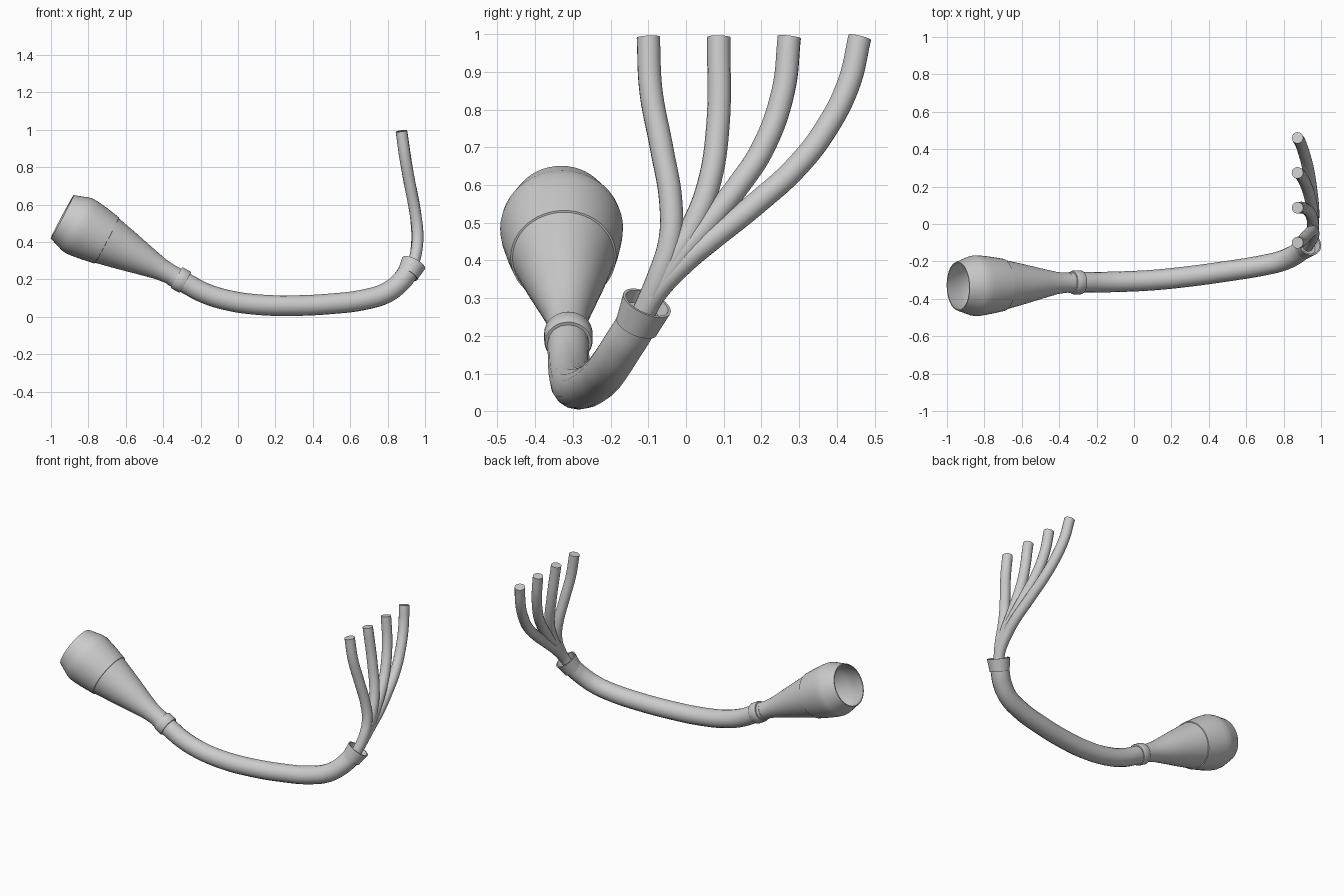
import bpy, bmesh, math
from mathutils import Vector

cube = bpy.data.objects.get("Cube")
if cube:
    bpy.data.objects.remove(cube, do_unlink=True)

grey = bpy.data.materials.new("plain_grey")
grey.use_nodes = True
grey.diffuse_color = (0.6, 0.6, 0.6, 1)
grey.node_tree.nodes["Principled BSDF"].inputs["Base Color"].default_value = (0.6, 0.6, 0.6, 1)


def finish(name, mesh):
    obj = bpy.data.objects.new(name, mesh)
    bpy.context.collection.objects.link(obj)
    mesh.materials.clear()
    mesh.materials.append(grey)
    bpy.ops.object.select_all(action='DESELECT')
    obj.select_set(True)
    bpy.context.view_layer.objects.active = obj
    bpy.ops.object.shade_smooth_by_angle(angle=math.radians(35))
    return obj


def tube(name, points, radius):
    """Round tube along a smooth path, with flat ends."""
    curve = bpy.data.curves.new(name + "_path", 'CURVE')
    curve.dimensions = '3D'
    curve.bevel_depth = radius
    curve.bevel_resolution = 6
    curve.resolution_u = 10
    curve.use_fill_caps = True
    spline = curve.splines.new('BEZIER')
    spline.bezier_points.add(len(points) - 1)
    for bp, p in zip(spline.bezier_points, points):
        bp.co = p
        bp.handle_left_type = bp.handle_right_type = 'AUTO'
    helper = bpy.data.objects.new(name + "_path", curve)
    bpy.context.collection.objects.link(helper)
    deps = bpy.context.evaluated_depsgraph_get()
    mesh = bpy.data.meshes.new_from_object(helper.evaluated_get(deps))
    bpy.data.objects.remove(helper, do_unlink=True)
    return finish(name, mesh)


def lathe(name, origin, axis, profile, sides=48):
    """Closed ring profile of (distance along axis, radius), spun about the axis."""
    bm = bmesh.new()
    rot = Vector(axis).to_track_quat('Z', 'Y')
    rings = []
    for t, r in profile:
        rings.append([bm.verts.new(Vector(origin) + rot @ Vector(
            (r * math.cos(a), r * math.sin(a), t)))
            for a in (2 * math.pi * i / sides for i in range(sides))])
    for k, low in enumerate(rings):
        high = rings[(k + 1) % len(rings)]
        for i in range(sides):
            j = (i + 1) % sides
            bm.faces.new((low[i], low[j], high[j], high[i]))
    bmesh.ops.recalc_face_normals(bm, faces=bm.faces)
    mesh = bpy.data.meshes.new(name)
    bm.to_mesh(mesh)
    bm.free()
    return finish(name, mesh)


# Flared horn with a small seam step and an open, hollow mouth
horn_base = (-0.3, -0.312, 0.195)
horn_axis = (-0.64, -0.021, 0.34)
lathe("horn", horn_base, horn_axis, [
    (0.0, 0.052), (0.08, 0.054), (0.13, 0.06), (0.2, 0.076), (0.33, 0.107),
    (0.455, 0.135), (0.456, 0.14), (0.53, 0.153), (0.59, 0.161), (0.62, 0.163),
    (0.645, 0.159), (0.725, 0.131), (0.725, 0.125), (0.64, 0.152),
    (0.59, 0.154), (0.46, 0.132), (0.2, 0.068), (0.08, 0.045), (0.0, 0.044)])

# Ring where the horn meets the cable
lathe("horn_collar", (-0.305, -0.312, 0.197), (-0.87, 0, 0.49), [
    (-0.028, 0.05), (-0.028, 0.061), (-0.022, 0.064), (0.022, 0.064),
    (0.028, 0.061), (0.028, 0.05)])

# Main cable
tube("main_cable", [
    (-0.35, -0.313, 0.22), (-0.27, -0.312, 0.175), (-0.18, -0.311, 0.128),
    (-0.06, -0.308, 0.09), (0.1, -0.3, 0.066), (0.28, -0.282, 0.06),
    (0.5, -0.252, 0.07), (0.68, -0.223, 0.093), (0.79, -0.197, 0.127),
    (0.86, -0.165, 0.177), (0.9, -0.135, 0.225), (0.92, -0.12, 0.258)], 0.055)

# Open cuff at the end of the cable
lathe("branch_cuff", (0.907, -0.131, 0.225), (0.43, 0.37, 0.83), [
    (0, 0.05), (0, 0.058), (0.025, 0.061), (0.075, 0.068),
    (0.075, 0.06), (0.03, 0.054)])

# Four branching wires share one front profile and fan out sideways
depth = [(0.24, 0.922), (0.28, 0.938), (0.35, 0.954), (0.45, 0.96),
         (0.58, 0.945), (0.75, 0.911), (0.9, 0.885), (0.992, 0.874)]


def depth_at(z):
    for (z0, x0), (z1, x1) in zip(depth, depth[1:]):
        if z <= z1:
            return x0 + (x1 - x0) * (z - z0) / (z1 - z0)
    return depth[-1][1]


fans = {
    "wire_front": [(0.25, -0.118), (0.35, -0.075), (0.45, -0.043), (0.55, -0.04),
                   (0.7, -0.065), (0.85, -0.093), (0.992, -0.1)],
    "wire_mid_front": [(0.25, -0.117), (0.32, -0.083), (0.4, -0.035), (0.5, 0.022),
                       (0.6, 0.06), (0.75, 0.084), (0.992, 0.087)],
    "wire_mid_back": [(0.25, -0.118), (0.32, -0.08), (0.4, -0.024), (0.5, 0.06),
                      (0.6, 0.14), (0.7, 0.205), (0.85, 0.258), (0.992, 0.274)],
    "wire_back": [(0.25, -0.12), (0.32, -0.077), (0.4, 0.0), (0.45, 0.06),
                  (0.55, 0.185), (0.65, 0.295), (0.75, 0.372), (0.87, 0.432),
                  (0.992, 0.461)],
}
for name, path in fans.items():
    tube(name, [(depth_at(z), y, z) for z, y in path], 0.031)
